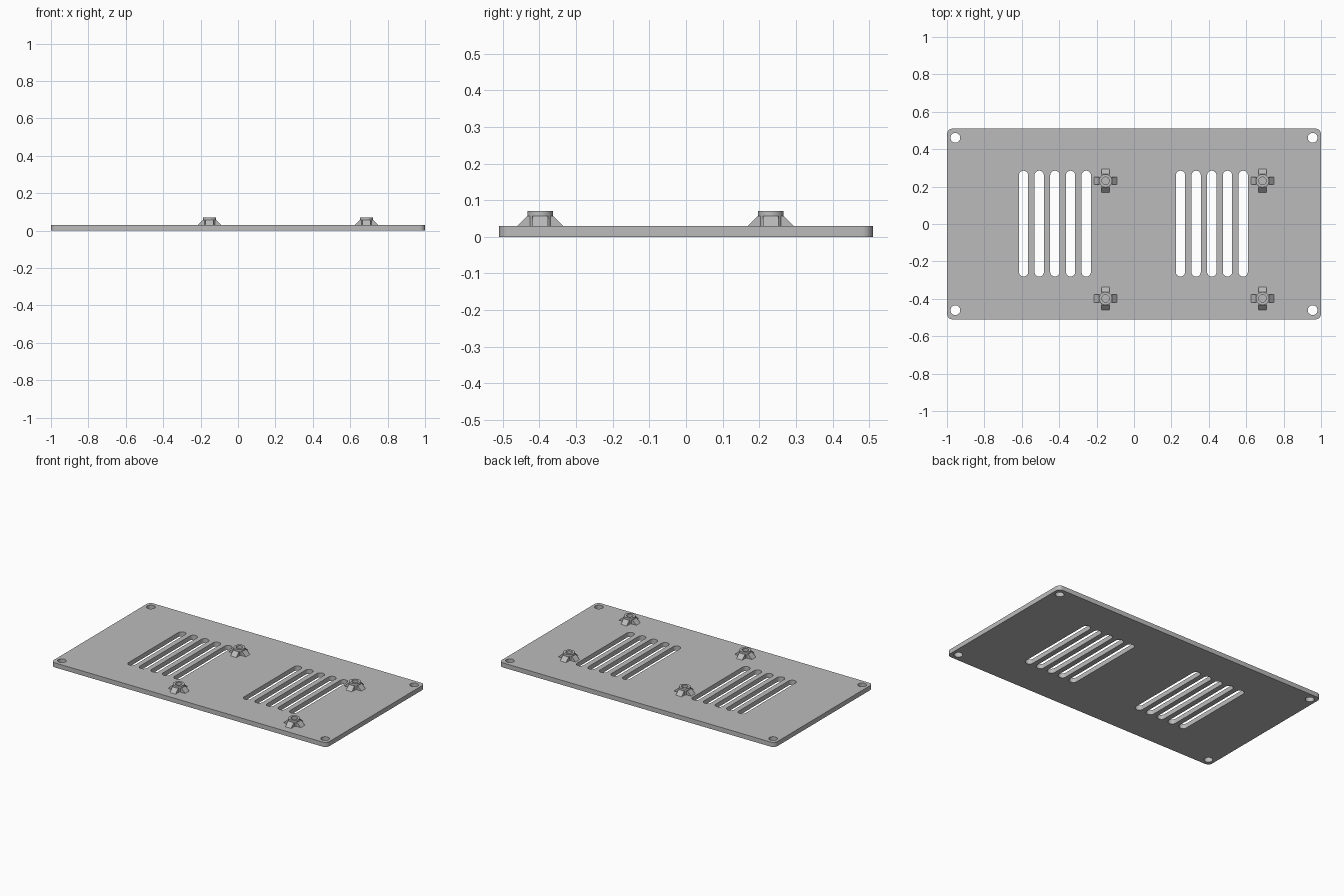
import bpy, bmesh
from math import cos, sin, pi, radians
from mathutils import Matrix, Vector

if "Cube" in bpy.data.objects:
    bpy.data.objects.remove(bpy.data.objects["Cube"], do_unlink=True)

THICK, TOP = 0.03, 0.07

grey = bpy.data.materials.new("plain_grey")
grey.use_nodes = True
colour = (0.5, 0.5, 0.5, 1)
grey.diffuse_color = colour
grey.node_tree.nodes["Principled BSDF"].inputs["Base Color"].default_value = colour


def new_object(name, bm):
    bmesh.ops.recalc_face_normals(bm, faces=bm.faces)
    mesh = bpy.data.meshes.new(name)
    bm.to_mesh(mesh)
    bm.free()
    mesh.materials.append(grey)
    obj = bpy.data.objects.new(name, mesh)
    bpy.context.collection.objects.link(obj)
    return obj


def smooth(obj):
    bpy.ops.object.select_all(action='DESELECT')
    obj.select_set(True)
    bpy.context.view_layer.objects.active = obj
    bpy.ops.object.shade_smooth_by_angle(angle=radians(30))


def rounded_prism(bm, x, y, half_x, half_y, r, z0, z1, steps=8):
    """Upright block with a rounded outline; equal sizes give a cylinder."""
    pts = []
    for q, (sx, sy) in enumerate([(1, 1), (-1, 1), (-1, -1), (1, -1)]):
        for i in range(steps + 1):
            a = (q + i / steps) * pi / 2
            pts.append((x + sx * (half_x - r) + r * cos(a),
                        y + sy * (half_y - r) + r * sin(a), z0))
    verts = [bm.verts.new(p) for p in pts]
    face = bm.faces.new(verts)
    out = bmesh.ops.extrude_face_region(bm, geom=[face])
    moved = [v for v in out["geom"] if isinstance(v, bmesh.types.BMVert)]
    bmesh.ops.translate(bm, verts=moved, vec=(0, 0, z1 - z0))
    bmesh.ops.remove_doubles(bm, verts=bm.verts, dist=1e-5)


# Base plate with rounded corners
bm = bmesh.new()
rounded_prism(bm, 0, 0, 1, 0.51, 0.03, 0, THICK)
plate = new_object("base_plate", bm)

# Cutter for the corner holes and two groups of vent slots
bm = bmesh.new()
for sx in (-1, 1):
    for sy in (-1, 1):
        rounded_prism(bm, sx * 0.955, sy * 0.461, 0.026, 0.026, 0.026, -0.1, 0.1)
for centre in (-0.423, 0.416):
    for i in range(-2, 3):
        rounded_prism(bm, centre + i * 0.0838, 0.002, 0.025, 0.283, 0.025, -0.1, 0.1)
cutter = new_object("hole_cutter", bm)
cutter.hide_render = True

cut = plate.modifiers.new("holes", 'BOOLEAN')
cut.operation, cut.solver, cut.object = 'DIFFERENCE', 'EXACT', cutter
bpy.context.view_layer.objects.active = plate
bpy.ops.object.modifier_apply(modifier=cut.name)
bpy.data.objects.remove(cutter, do_unlink=True)
smooth(plate)


# Hollow stand-off post with four sloping ribs
def standoff(name, x, y):
    bm = bmesh.new()
    profile = [(0.035, THICK), (0.035, TOP), (0.02, TOP), (0.02, THICK + 0.001), (0, THICK + 0.001)]
    verts = [bm.verts.new((r, 0, z)) for r, z in profile]
    edges = [bm.edges.new(pair) for pair in zip(verts, verts[1:])]
    bmesh.ops.spin(bm, geom=verts + edges, cent=(0, 0, 0), axis=(0, 0, 1),
                   angle=2 * pi, steps=32)
    bmesh.ops.remove_doubles(bm, verts=bm.verts, dist=1e-5)
    rib = [(0.025, THICK), (0.062, THICK), (0.035, 0.057), (0.025, 0.057)]
    for k in range(4):
        turn = Matrix.Rotation(k * pi / 2, 3, 'Z')
        face = bm.faces.new([bm.verts.new(turn @ Vector((r, -0.021, z))) for r, z in rib])
        out = bmesh.ops.extrude_face_region(bm, geom=[face])
        moved = [v for v in out["geom"] if isinstance(v, bmesh.types.BMVert)]
        bmesh.ops.translate(bm, verts=moved, vec=turn @ Vector((0, 0.042, 0)))
    obj = new_object(name, bm)
    obj.location = (x, y, 0)
    smooth(obj)


for side, x in (("right", -0.152), ("left", 0.687)):
    for end, y in (("front", -0.398), ("back", 0.231)):
        standoff(f"standoff_{end}_{side}", x, y)
